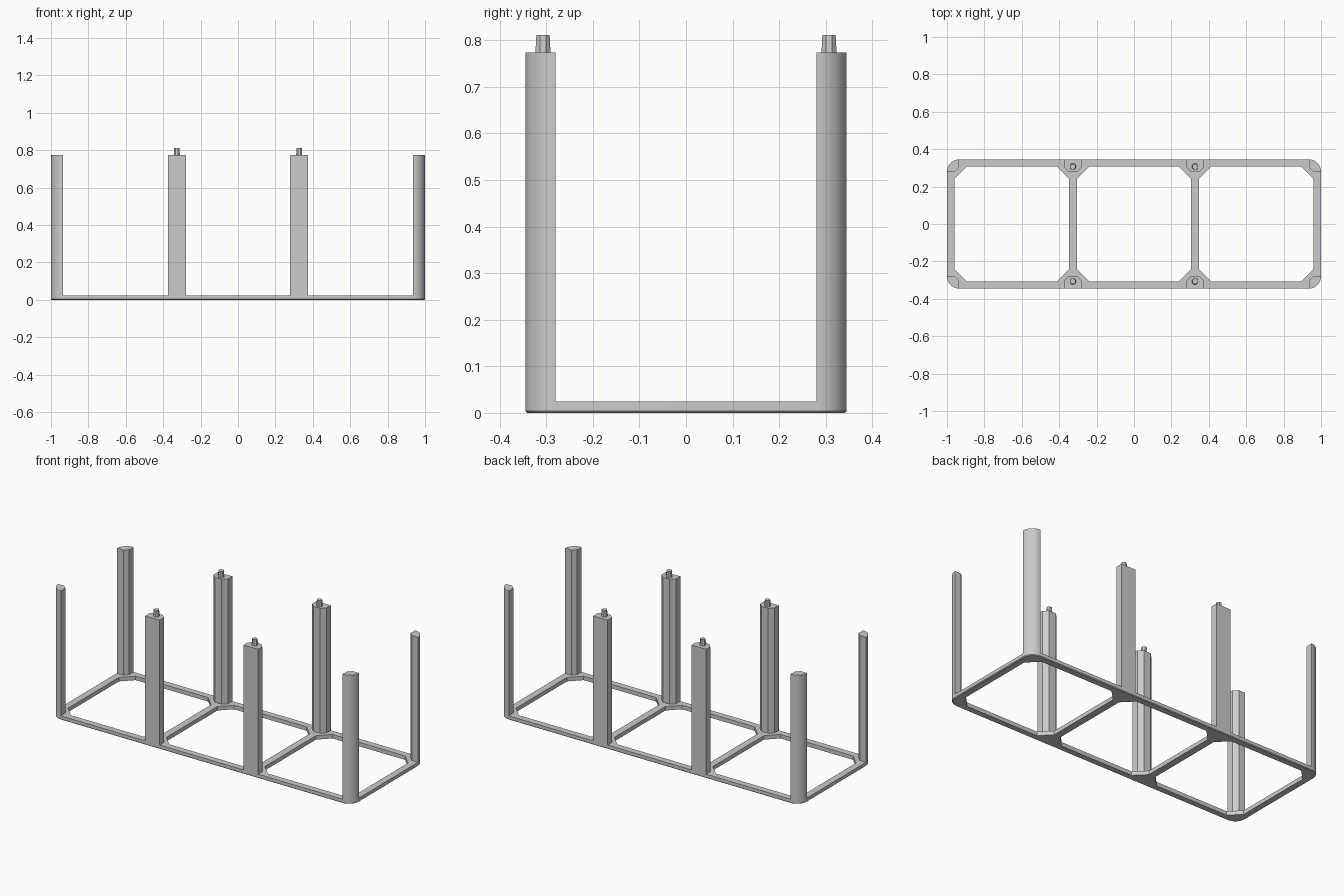
import bpy, bmesh, math

cube = bpy.data.objects.get("Cube")
if cube:
    bpy.data.objects.remove(cube, do_unlink=True)

HALF_X, HALF_Y, RADIUS = 1.0, 0.345, 0.065
FRAME_TOP, POST_TOP, PIN_TOP = 0.024, 0.774, 0.811
MID_X, PIN_Y, POST_IN = 0.327, 0.307, 0.28

grey = bpy.data.materials.new("light_grey")
grey.use_nodes = True
grey.diffuse_color = (0.6, 0.6, 0.6, 1)
grey.node_tree.nodes["Principled BSDF"].inputs["Base Color"].default_value = (0.6, 0.6, 0.6, 1)


def arc(cx, cy, r, start, steps=10):
    """Quarter arc, counter-clockwise from the start angle in degrees."""
    angles = [math.radians(start + 90 * i / steps) for i in range(steps + 1)]
    return [(cx + r * math.cos(a), cy + r * math.sin(a)) for a in angles]


def rounded_outline(inset):
    cx, cy = HALF_X - RADIUS, HALF_Y - RADIUS
    corners = [(cx, cy, 0), (-cx, cy, 90), (-cx, -cy, 180), (cx, -cy, 270)]
    return [p for x, y, a in corners for p in arc(x, y, RADIUS - inset, a)]


def chamfered_outline(x0, x1, y, c):
    return [(x1, y - c), (x1 - c, y), (x0 + c, y), (x0, y - c),
            (x0, c - y), (x0 + c, -y), (x1 - c, -y), (x1, c - y)]


def ring(bm, points, z):
    return [bm.verts.new((x, y, z)) for x, y in points]


def wall(bm, low, high):
    n = len(low)
    for i in range(n):
        j = (i + 1) % n
        bm.faces.new((low[i], low[j], high[j], high[i]))


def finish(bm, name):
    bmesh.ops.recalc_face_normals(bm, faces=bm.faces)
    mesh = bpy.data.meshes.new(name)
    bm.to_mesh(mesh)
    bm.free()
    mesh.materials.append(grey)
    obj = bpy.data.objects.new(name, mesh)
    bpy.context.collection.objects.link(obj)
    bpy.ops.object.select_all(action='DESELECT')
    obj.select_set(True)
    bpy.context.view_layer.objects.active = obj
    bpy.ops.object.shade_smooth_by_angle(angle=math.radians(30))


def prism(name, points, z0, z1, top_points=None):
    bm = bmesh.new()
    low, high = ring(bm, points, z0), ring(bm, top_points or points, z1)
    wall(bm, low, high)
    bm.faces.new(low)
    bm.faces.new(high)
    finish(bm, name)


# Base frame: rounded outline with three chamfered openings
bm = bmesh.new()
lip = 0.004
rings = [ring(bm, rounded_outline(lip), 0),
         ring(bm, rounded_outline(0), lip),
         ring(bm, rounded_outline(0), FRAME_TOP)]
wall(bm, rings[0], rings[1])
wall(bm, rings[1], rings[2])
caps = {0: [rings[0]], 1: [rings[2]]}
bar = 0.021
for x0, x1 in ((-0.96, -MID_X - bar), (-MID_X + bar, MID_X - bar), (MID_X + bar, 0.96)):
    hole = chamfered_outline(x0, x1, PIN_Y, 0.065)
    low, high = ring(bm, hole, 0), ring(bm, hole, FRAME_TOP)
    wall(bm, low, high)
    caps[0].append(low)
    caps[1].append(high)
for loops in caps.values():
    edges = [bm.edges.get((r[i - 1], r[i])) for r in loops for i in range(len(r))]
    bmesh.ops.triangle_fill(bm, use_beauty=True, edges=edges)
finish(bm, "base_frame")

# Post sections for the back left quarter
corner = arc(HALF_X - RADIUS, HALF_Y - RADIUS, RADIUS, 0)
corner += [(0.935, 0.303), (0.958, POST_IN)]
w, c = 0.048, 0.025
middle = [(MID_X + w, HALF_Y), (MID_X - w, HALF_Y), (MID_X - w, POST_IN + c),
          (MID_X - w + c, POST_IN), (MID_X + w - c, POST_IN), (MID_X + w, POST_IN + c)]


def octagon(r):
    angles = [math.radians(22.5 + 45 * i) for i in range(8)]
    return [(MID_X + r * math.cos(a), PIN_Y + r * math.sin(a)) for a in angles]


# Mirror the posts and locating pins into all four quarters
for sx, side in ((1, "left"), (-1, "right")):
    for sy, end in ((1, "back"), (-1, "front")):
        def flip(points):
            return [(sx * x, sy * y) for x, y in points]
        tag = f"{end}_{side}"
        prism(f"corner_post_{tag}", flip(corner), FRAME_TOP, POST_TOP)
        prism(f"middle_post_{tag}", flip(middle), FRAME_TOP, POST_TOP)
        prism(f"pin_{tag}", flip(octagon(0.0175)), POST_TOP, PIN_TOP, flip(octagon(0.0155)))
